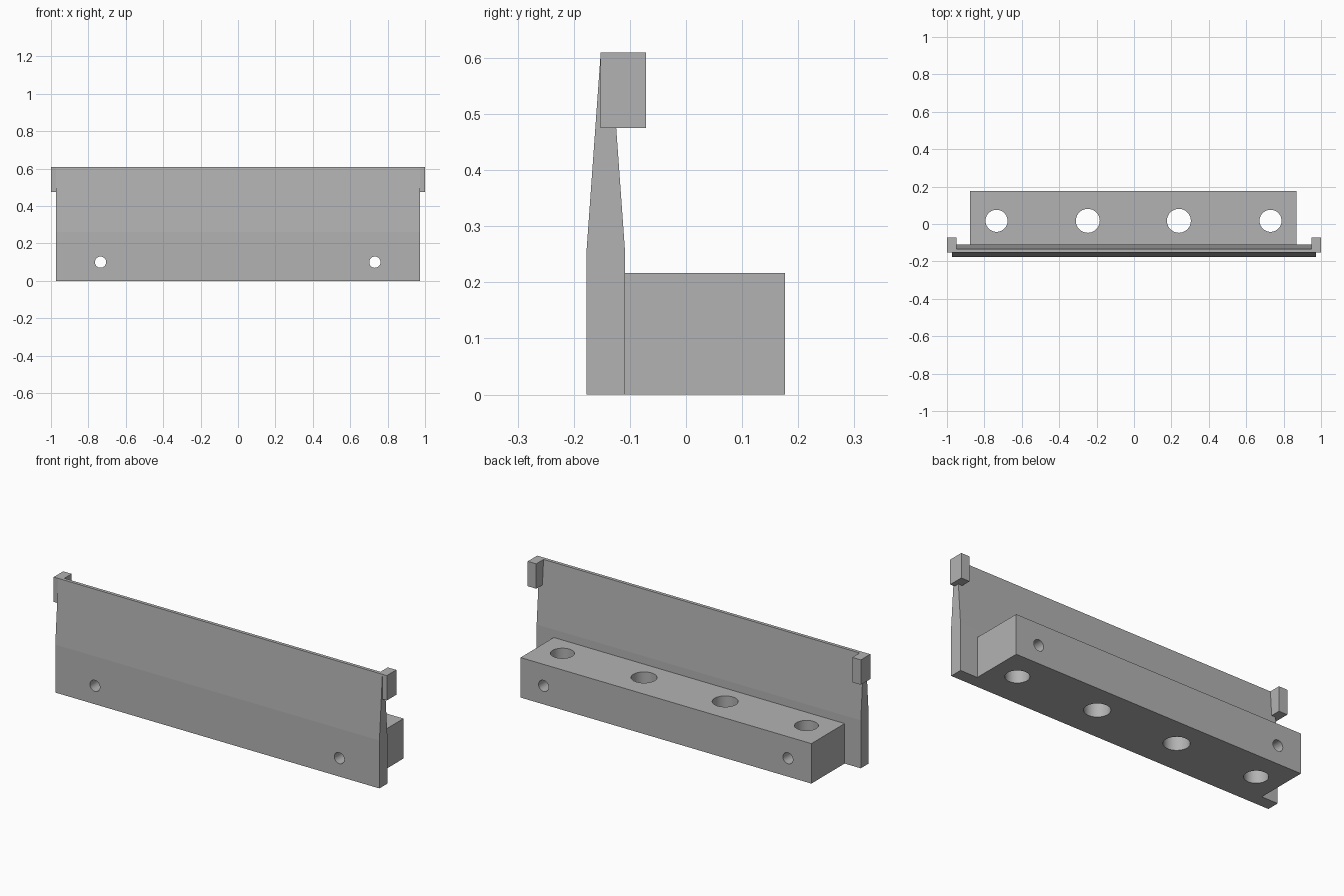
import bpy, bmesh, math
from mathutils import Matrix

if "Cube" in bpy.data.objects:
    bpy.data.objects.remove(bpy.data.objects["Cube"], do_unlink=True)

# Single grey finish
GREY = (0.45, 0.45, 0.45, 1.0)
grey = bpy.data.materials.new("grey")
grey.use_nodes = True
grey.diffuse_color = GREY
for node in grey.node_tree.nodes:
    if node.type == 'BSDF_PRINCIPLED':
        node.inputs["Base Color"].default_value = GREY


def make_object(name, bm):
    bmesh.ops.recalc_face_normals(bm, faces=bm.faces)
    mesh = bpy.data.meshes.new(name)
    bm.to_mesh(mesh)
    bm.free()
    mesh.materials.append(grey)
    obj = bpy.data.objects.new(name, mesh)
    bpy.context.collection.objects.link(obj)
    return obj


def extrude_profile(name, points, x0, x1):
    """Sweep a (y, z) outline along x."""
    bm = bmesh.new()
    face = bm.faces.new([bm.verts.new((x0, y, z)) for y, z in points])
    result = bmesh.ops.extrude_face_region(bm, geom=[face])
    moved = [g for g in result["geom"] if isinstance(g, bmesh.types.BMVert)]
    bmesh.ops.translate(bm, verts=moved, vec=(x1 - x0, 0, 0))
    return make_object(name, bm)


def box(name, x0, x1, y0, y1, z0, z1):
    return extrude_profile(name, [(y0, z0), (y1, z0), (y1, z1), (y0, z1)], x0, x1)


def cylinders(name, centres, radii, rotation):
    """A row of cylinders used as one cutter."""
    bm = bmesh.new()
    for centre, radius in zip(centres, radii):
        bmesh.ops.create_cone(bm, cap_ends=True, segments=40, radius1=radius,
                              radius2=radius, depth=1.0,
                              matrix=Matrix.Translation(centre) @ rotation)
    obj = make_object(name, bm)
    obj.hide_render = True
    return obj


def cut(obj, cutter):
    mod = obj.modifiers.new("holes", 'BOOLEAN')
    mod.operation = 'DIFFERENCE'
    mod.solver = 'EXACT'
    mod.object = cutter
    bpy.ops.object.select_all(action='DESELECT')
    obj.select_set(True)
    bpy.context.view_layer.objects.active = obj
    bpy.ops.object.modifier_apply(modifier=mod.name)


def smooth_holes(obj):
    bpy.ops.object.select_all(action='DESELECT')
    obj.select_set(True)
    bpy.context.view_layer.objects.active = obj
    bpy.ops.object.shade_smooth_by_angle(angle=math.radians(30))
    for poly in obj.data.polygons:
        if poly.area > 0.03:
            poly.use_smooth = False


# Tapered front plate
plate = extrude_profile("front_plate", [
    (-0.177, 0), (-0.109, 0), (-0.109, 0.26),
    (-0.134, 0.61), (-0.152, 0.61), (-0.177, 0.26)], -0.973, 0.973)

# Rear mounting block
block = box("mounting_block", -0.876, 0.87, -0.109, 0.176, 0, 0.217)

# Tabs at the upper corners
for side, x0, x1 in (("right", -1.0, -0.949), ("left", 0.949, 1.0)):
    box(side + "_corner_tab", x0, x1, -0.152, -0.071, 0.475, 0.61)

# Vertical bores and horizontal screw holes
bores = cylinders("bore_cutter", [(x, 0.017, 0.1) for x in (-0.735, -0.247, 0.24, 0.73)],
                  (0.059, 0.064, 0.064, 0.059), Matrix.Identity(4))
screws = cylinders("screw_cutter", [(x, 0, 0.1) for x in (-0.735, 0.732)],
                   (0.03, 0.03), Matrix.Rotation(math.pi / 2, 4, 'X'))
cut(block, bores)
cut(block, screws)
cut(plate, screws)
for cutter in (bores, screws):
    bpy.data.objects.remove(cutter, do_unlink=True)
for part in (plate, block):
    smooth_holes(part)
